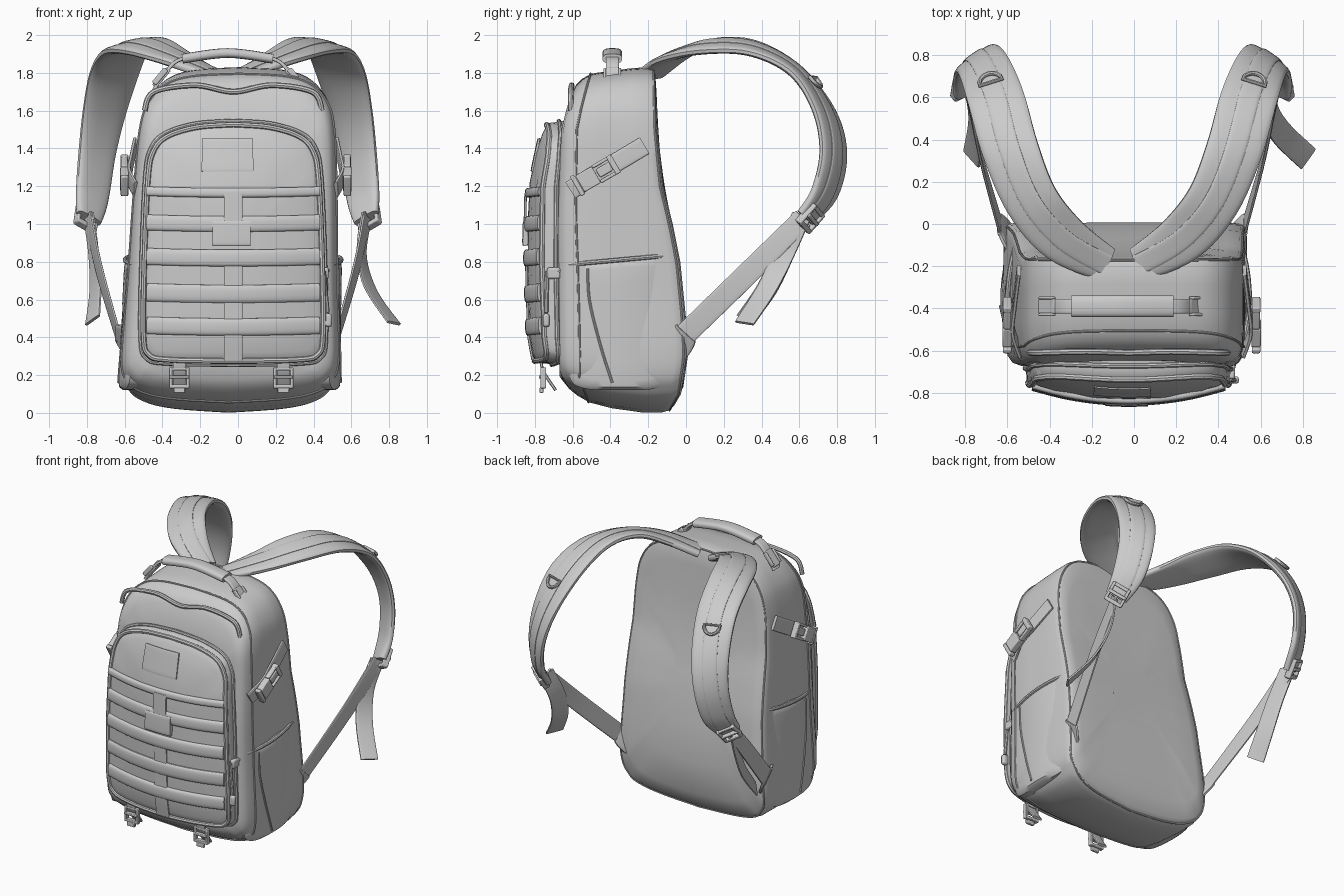
import bpy, bmesh, math
from mathutils import Vector, Matrix

if "Cube" in bpy.data.objects:
    bpy.data.objects.remove(bpy.data.objects["Cube"])

CX, SX = -0.025, -0.055   # slight sideways offset of bag and of straps


def interp(x, tbl):
    for (a, p), (b, q) in zip(tbl, tbl[1:]):
        if x <= b:
            return p + (q - p) * max(0, (x - a) / (b - a))
    return tbl[-1][1]


def spline(pts, n=6):
    P = [Vector(p) for p in pts]
    out = []
    for i in range(len(P) - 1):
        a, b, c, d = P[max(i - 1, 0)], P[i], P[i + 1], P[min(i + 2, len(P) - 1)]
        for k in range(n):
            t = k / n
            out.append(b + (c - a) * (t / 2) + (a * 2 - b * 5 + c * 4 - d) * (t * t / 2)
                       + (b * 3 - a - c * 3 + d) * (t ** 3 / 2))
    return out + [P[-1]]


def finish(name, bm, bevel=0):
    bmesh.ops.recalc_face_normals(bm, faces=bm.faces)
    me = bpy.data.meshes.new(name)
    bm.to_mesh(me)
    bm.free()
    ob = bpy.data.objects.new(name, me)
    bpy.context.collection.objects.link(ob)
    if bevel:
        m = ob.modifiers.new("bevel", 'BEVEL')
        m.width, m.segments = bevel, 2


def loft(name, rings):
    bm = bmesh.new()
    R = [[bm.verts.new(p) for p in r] for r in rings]
    n = len(R[0])
    for a, b in zip(R, R[1:]):
        for i in range(n):
            bm.faces.new((a[i], a[(i + 1) % n], b[(i + 1) % n], b[i]))
    bm.faces.new(R[0])
    bm.faces.new(R[-1])
    finish(name, bm)


def outline(half, n=6):
    h = spline(half, n)
    return [(p[0], p[1]) for p in h] + [(-p[0], p[1]) for p in h[-2:0:-1]]


def scaled(shape, s):
    zc = (shape[0][1] + max(v for _, v in shape)) / 2
    return [(u * s, zc + (v - zc) * s) for u, v in shape]


def slab(name, shape, rings, place):
    loft(name, [[place(u, v, t) for u, v in scaled(shape, s)] for s, t in rings])


def ribbon(name, pts, th, e=0.35, n=6, lift=0, flip=1, k=16):
    """Band along points (x, y, z, wx, wy, wz, halfwidth); returns frames."""
    S = spline(pts, n)
    frames, rings = [], []
    for i, q in enumerate(S):
        p = Vector(q[:3])
        T = (Vector(S[min(i + 1, len(S) - 1)][:3]) - Vector(S[max(i - 1, 0)][:3])).normalized()
        W = Vector(q[3:6])
        W = (W - T * W.dot(T)).normalized()
        N = W.cross(T) * flip
        frames.append((p, T, W, N))
        ring = []
        for j in range(k):
            c, s = math.cos(math.tau * (j + .5) / k), math.sin(math.tau * (j + .5) / k)
            ring.append(p + W * (math.copysign(abs(c) ** e, c) * q[6])
                        + N * (lift + math.copysign(abs(s) ** e, s) * th))
        rings.append(ring)
    loft(name, rings)
    return frames


def tube(name, pts, r, closed=False):
    cu = bpy.data.curves.new(name, 'CURVE')
    cu.dimensions, cu.bevel_depth, cu.bevel_resolution = '3D', r, 2
    cu.use_fill_caps = True
    sp = cu.splines.new('POLY')
    sp.points.add(len(pts) - 1)
    for a, p in zip(sp.points, pts):
        a.co = (*p, 1)
    sp.use_cyclic_u = closed
    ob = bpy.data.objects.new(name, cu)
    bpy.context.collection.objects.link(ob)
    bpy.ops.object.select_all(action='DESELECT')
    ob.select_set(True)
    bpy.context.view_layer.objects.active = ob
    bpy.ops.object.convert(target='MESH')


def boxes(name, parts, origin, X=(1, 0, 0), Y=(0, 1, 0), bevel=0.006):
    X, Y = Vector(X).normalized(), Vector(Y).normalized()
    M = Matrix((X, Y, X.cross(Y))).transposed().to_4x4()
    M.translation = origin
    bm = bmesh.new()
    for c, s in parts:
        bmesh.ops.create_cube(bm, size=1, matrix=M @ Matrix.Translation(c) @ Matrix.Diagonal((*s, 1)))
    finish(name, bm, bevel)


# main compartment
FRONT = [(0, -.60), (.15, -.67), (1.0, -.68), (1.5, -.66), (1.7, -.61), (1.84, -.57)]
BACK = [(0, -.08), (.1, -.02), (.3, .01), (.5, 0), (.8, -.03), (1.0, -.07), (1.2, -.12), (1.5, -.15), (1.84, -.16)]
BODY = outline([(0, .0), (.28, .02), (.44, .055), (.53, .12), (.575, .26), (.555, .7), (.535, 1.2),
                (.515, 1.5), (.47, 1.66), (.38, 1.77), (.24, 1.82), (0, 1.835)])


def mid(v):
    return -.05 + .03 * v


def body_at(u, v, t):
    rise = max(0, 1 - v / .35) * .08 * (1 - t) ** 2 - max(0, v - 1.6) * .2 * (1 - t)
    return Vector((mid(v) + u, interp(v, FRONT) * (1 - t) + interp(v, BACK) * t, v + rise))


slab("main_compartment", BODY, [(.25, 0), (.5, 0), (.7, 0), (.86, .0), (.93, .02), (.97, .07), (1, .17), (1.005, .4),
                                (1.005, .7), (1, .9), (.985, .97), (.96, .99), (.85, 1), (.6, 1), (.3, 1)], body_at)
tube("side_body_seam", [body_at(u, v, .16) for u, v in BODY], .006, True)
tube("back_body_piping", [body_at(u, v, .97) for u, v in scaled(BODY, .985)], .006, True)
tube("top_panel_seam", [(CX + x, y, z) for x, y, z in spline([(-.47, -.61, 1.6), (-.42, -.61, 1.7), (-.2, -.605, 1.735),
     (0, -.61, 1.70), (.2, -.605, 1.735), (.42, -.61, 1.7), (.47, -.61, 1.6)])], .015)

# front pocket with piping
PF = [(.24, -.80), (.4, -.83), (.8, -.842), (1.2, -.832), (1.42, -.785), (1.55, -.73)]
POCKET = outline([(0, .255), (.35, .262), (.46, .29), (.49, .4), (.485, .8), (.465, 1.25), (.435, 1.40),
                  (.36, 1.48), (.2, 1.53), (0, 1.545)])


def pf(u, z):
    return interp(z, PF) + .085 * (u / .5) ** 2


def pocket_at(u, v, t):
    return Vector((CX + u, pf(u, v) * (1 - t) + -.6 * t, v))


slab("front_pocket", POCKET, [(.25, 0), (.5, 0), (.75, 0), (.9, 0), (.96, .03), (.985, .1), (.99, .3),
                              (1.0, .55), (1.0, .9), (.9, 1)], pocket_at)
tube("pocket_zip_piping", [pocket_at(u, v, .02) for u, v in scaled(POCKET, .97)], .015, True)
tube("pocket_back_piping", [pocket_at(u, v, .45) for u, v in scaled(POCKET, 1.0)], .012, True)


# webbing rows, patch and clasp on the pocket face
def band(name, x0, x1, z, hw, th, out=0.0, e=.35):
    pts = []
    for i in range(7):
        u = x0 + (x1 - x0) * i / 6
        pts.append((CX + u, pf(u, z) - out, z + .04 * abs(u) ** 2, 0, pf(u, z + .05) - pf(u, z - .05), .1, hw))
    ribbon(name, pts, th, e, 3)


for i, (z, hw) in enumerate(((1.165, .025), (1.0, .042), (.82, .045), (.63, .048), (.455, .046))):
    band(f"webbing_row_{i + 1}", -.455, .455, z, hw, .018, .003, .75)
band("name_patch", -.165, .105, 1.365, .09, .006, .003)
band("clasp_block", -.11, .09, .95, .068, .014, .014)
for nm, z0, z1, o in (("clasp_strap", 1.0, 1.165, .016), ("centre_strip", .28, .82, .004)):
    ribbon(nm, [(CX, pf(0, z0 + (z1 - z0) * i / 4) - o, z0 + (z1 - z0) * i / 4, 1, 0, 0, .05) for i in range(5)], .007)

# lower front buckles with short straps
for x in (-.31, .24):
    ribbon("lower_front_strap", [(x, -.77, .29, 1, 0, 0, .035), (x, -.755, .22, 1, 0, 0, .035),
                                 (x, -.69, .12, 1, 0, 0, .035)], .008)
    boxes("lower_front_buckle", [((-.045, 0, 0), (.018, .03, .11)), ((.045, 0, 0), (.018, .03, .11)),
                                 ((0, 0, .048), (.1, .03, .016)), ((0, -.008, .005), (.1, .03, .016)),
                                 ((0, 0, -.045), (.1, .03, .02)), ((0, -.01, -.065), (.06, .02, .03))],
          (x, -.755, .185), bevel=.004)

# carry handle
hp = [(-.39, 1.71), (-.33, 1.80), (-.24, 1.875), (0, 1.905), (.24, 1.875), (.33, 1.80), (.39, 1.71)]
ribbon("handle_strap", [(SX + x, -.39, z, 0, 1, 0, .035) for x, z in hp], .01)
ribbon("handle_grip", [(SX + x, -.39, z, 0, 1, 0, .052) for x, z in hp[2:5]], .026, .7)
for s in (-1, 1):
    boxes("handle_anchor", [((0, 0, 0), (.12, .07, .03)), ((.0, .04, .01), (.1, .014, .03)),
                            ((0, -.04, .01), (.1, .014, .03))], (SX + s * .35, -.39, 1.775), X=(1, 0, -s * 1.2))

# everything that comes in left and right pairs
SIDEP = outline([(0, .12), (.19, .13), (.27, .2), (.28, .45), (.26, .76), (.25, .8), (.2, .815), (0, .82)])
STRAP = [(.08, -.19, 1.79, .6, -.8, 0, .085), (.28, -.07, 1.88, .75, -.65, -.1, .12), (.43, .11, 1.94, .93, -.35, -.22, .13),
         (.53, .35, 1.93, .98, -.12, -.2, .135), (.595, .58, 1.81, .97, -.15, -.1, .135), (.65, .73, 1.6, .9, -.4, 0, .125),
         (.69, .78, 1.38, .82, -.55, 0, .115), (.715, .735, 1.17, .75, -.62, 0, .105), (.735, .63, 1.03, .7, -.65, 0, .075)]
for s, side in ((-1, "left"), (1, "right")):
    def flip(pts):
        return [(SX + s * p[0], p[1], p[2], s * p[3], *p[4:]) for p in pts]

    # side pocket with top hem and seam
    def sidep_at(u, v, t):
        out = .592 - .02 * v - .05 * (u / .28) ** 2
        return Vector((mid(v) + s * (out * (1 - t) + .48 * t), -.35 + u, v + .15 * u * max(0, v - .2)))

    slab(side + "_side_pocket", SIDEP, [(.3, 0), (.6, 0), (.85, 0), (.95, .05), (1, .25), (1, 1)], sidep_at)
    tube(side + "_pocket_hem", [sidep_at(-.27 + .06 * i, .81, .03) for i in range(10)], .012)
    tube(side + "_pocket_seam", [sidep_at(*p, -.0) for p in spline([(-.17, .78), (-.16, .6), (-.1, .35), (-.04, .16)])], .007)

    # side compression strap with release buckle
    ribbon(side + "_compression_strap", [(mid(1.3) + s * x, y, z, 0, -.5, .86, .05) for x, y, z in
           ((.53, -.61, 1.18), (.565, -.5, 1.25), (.555, -.38, 1.32), (.535, -.22, 1.415))], .01)
    boxes(side + "_release_buckle", [((-.05, 0, 0), (.1, .1, .045)), ((.05, 0, 0), (.08, .05, .03)),
                                     ((.05, .045, 0), (.1, .018, .035)), ((.05, -.045, 0), (.1, .018, .035)),
                                     ((.105, 0, 0), (.03, .11, .04)), ((-.115, 0, 0), (.025, .12, .04))],
          (mid(1.3) + s * .59, -.475, 1.262), X=(0, .86, .5), Y=(0, -.5, .86))

    # padded shoulder strap, raised webbing, ring and ladder lock
    fr = ribbon(side + "_shoulder_pad", flip(STRAP), .026, .6, flip=s, k=20)
    ribbon(side + "_pad_webbing", flip([(*p[:6], .05) for p in STRAP]), .01, .5, lift=.024, flip=s)
    p, T, W, N = fr[26]
    arc = [(math.cos(a * math.pi / 8), math.sin(a * math.pi / 8)) for a in range(9)]
    tube(side + "_pad_ring", [p + N * .045 + W * (.055 * c) + T * (.065 * k) for c, k in arc], .011, True)
    p, T, W, N = fr[-2]
    boxes(side + "_ladder_lock", [((0, .055, 0), (.13, .02, .045)), ((0, -.055, 0), (.13, .02, .045)),
                                  ((-.055, 0, 0), (.022, .12, .04)), ((0, 0, .012), (.022, .12, .035)),
                                  ((.055, 0, 0), (.026, .12, .045))], p + N * .025, T, W if s < 0 else -W)

    # lower strap to the bag corner, sewn wing and loose tail
    ribbon(side + "_lower_strap", flip([(.735, .62, 1.03, .2, .7, -.7, .055), (.68, .35, .76, .1, .7, -.7, .06),
                                        (.58, -.01, .41, 0, .7, -.7, .06)]), .008)
    ribbon(side + "_strap_wing", flip([(.50, -.12, .33, 0, .6, -.7, .13), (.56, -.03, .395, 0, .7, -.7, .09),
                                       (.585, .0, .425, 0, .7, -.7, .065)]), .012)
    tail = [(.735, .61, 1.04, .3, .6, -.3, .055), (.71, .52, .85, .3, .7, -.3, .06), (.755, .43, .66, .5, .6, -.3, .06),
            (.88, .31, .475, .6, .5, -.3, .06)]
    if s < 0:
        tail[2:] = [(.70, .43, .66, .4, .7, -.3, .06), (.715, .31, .49, .5, .6, -.3, .06)]
    ribbon(side + "_loose_tail", flip(tail), .008)

# zip pulls on the right side
for a, b in (((.465, -.70, .74), (.50, -.55, .80)), ((.455, -.735, .75), (.475, -.74, .53))):
    tube("zip_cord", [a, b], .011)
boxes("zip_pull", [((0, 0, 0), (.045, .035, .07))], (.475, -.74, .49), bevel=.012)
boxes("zip_slider", [((0, 0, 0), (.04, .07, .06))], (.46, -.70, .74), bevel=.01)

bpy.ops.object.select_all(action='SELECT')
bpy.context.view_layer.objects.active = bpy.context.selected_objects[0]
bpy.ops.object.shade_smooth_by_angle(angle=math.radians(40))
